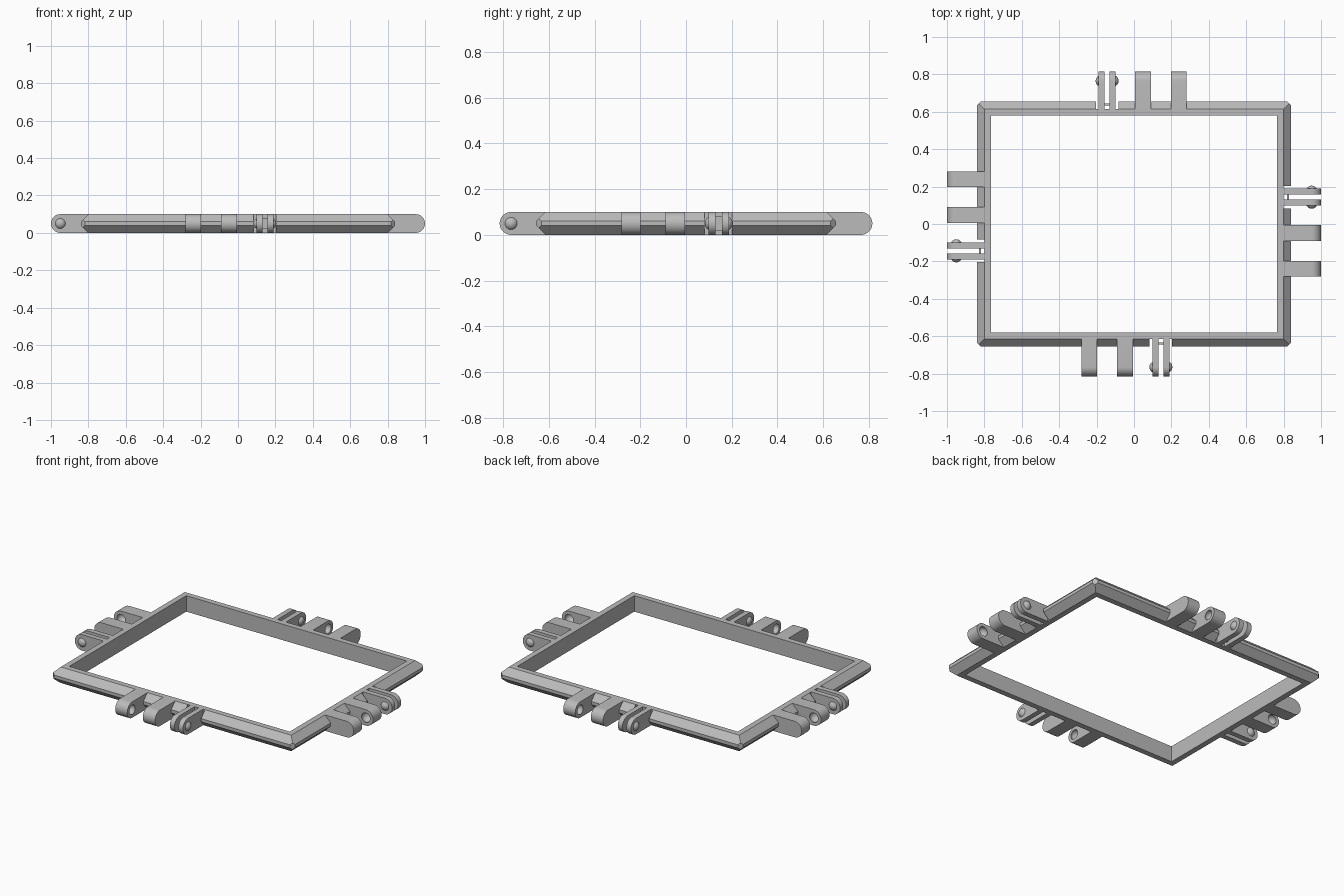
import bpy, bmesh, math
from mathutils import Matrix, Vector

if "Cube" in bpy.data.objects:
    bpy.data.objects.remove(bpy.data.objects["Cube"])

HX, HY, H = 0.84, 0.655, 0.1      # frame half sizes and height
SIDES = [("front", 0, HY), ("right", 90, HX), ("back", 180, HY), ("left", 270, HX)]

grey = bpy.data.materials.new("plain grey")
grey.diffuse_color = (0.5, 0.5, 0.5, 1)
grey.use_nodes = True
grey.node_tree.nodes["Principled BSDF"].inputs["Base Color"].default_value = grey.diffuse_color


def make(name, bm):
    bmesh.ops.recalc_face_normals(bm, faces=bm.faces)
    me = bpy.data.meshes.new(name)
    bm.to_mesh(me)
    bm.free()
    me.materials.append(grey)
    ob = bpy.data.objects.new(name, me)
    bpy.context.collection.objects.link(ob)
    return ob


def place(ob, angle, dist):
    ob.matrix_world = Matrix.Rotation(math.radians(angle), 4, 'Z') @ Matrix.Translation((0, -dist, 0))


def box(bm, x0, x1, y0, y1, z0, z1):
    m = Matrix.Translation(((x0 + x1) / 2, (y0 + y1) / 2, (z0 + z1) / 2)) @ Matrix.Diagonal((x1 - x0, y1 - y0, z1 - z0, 1))
    bmesh.ops.create_cube(bm, size=1, matrix=m)


def tab(bm, x0, x1):
    # flat arm with a rounded outer end
    pts = [(-0.11 - 0.05 * math.sin(math.pi * i / 20), 0.05 + 0.05 * math.cos(math.pi * i / 20)) for i in range(21)]
    pts = [(0.04, 0.1)] + pts + [(0.04, 0.0)]
    face = bm.faces.new([bm.verts.new((x0, y, z)) for y, z in pts])
    ext = bmesh.ops.extrude_face_region(bm, geom=[face])
    bmesh.ops.translate(bm, vec=(x1 - x0, 0, 0), verts=[v for v in ext["geom"] if isinstance(v, bmesh.types.BMVert)])


def ball(bm, x, r=0.031):
    m = Matrix.Translation((x, -0.11, 0.05)) @ Matrix.Rotation(math.pi / 2, 4, 'Y')
    bmesh.ops.create_uvsphere(bm, u_segments=24, v_segments=16, radius=r, matrix=m)


def cut(ob, cutter):
    mod = ob.modifiers.new("cut", 'BOOLEAN')
    mod.operation, mod.solver, mod.object = 'DIFFERENCE', 'EXACT', cutter
    bpy.context.view_layer.update()
    dg = bpy.context.evaluated_depsgraph_get()
    me = bpy.data.meshes.new_from_object(ob.evaluated_get(dg))
    ob.modifiers.clear()
    ob.data = me
    bpy.data.objects.remove(cutter)


def smooth(ob):
    bpy.ops.object.select_all(action='DESELECT')
    ob.select_set(True)
    bpy.context.view_layer.objects.active = ob
    bpy.ops.object.shade_smooth_by_angle(angle=math.radians(30))


# frame: bevelled section swept round a mitred rectangle
section = [(0, 0.04), (0, 0.06), (0.04, H), (0.075, H), (0.075, 0), (0.04, 0)]
corners = [(-1, -1), (1, -1), (1, 1), (-1, 1)]
bm = bmesh.new()
rings = [[bm.verts.new((sx * (HX - o), sy * (HY - o), z)) for o, z in section] for sx, sy in corners]
for i in range(4):
    a, b = rings[i], rings[(i + 1) % 4]
    for j in range(6):
        k = (j + 1) % 6
        bm.faces.new((a[j], b[j], b[k], a[k]))
# clipped outer corners
for sx, sy in corners:
    r = bmesh.ops.bisect_plane(bm, geom=bm.verts[:] + bm.edges[:] + bm.faces[:],
                               plane_co=Vector((sx * (HX - 0.022), sy * HY, 0)),
                               plane_no=Vector((sx, sy, 0)), clear_outer=True)
    edges = [e for e in r["geom_cut"] if isinstance(e, bmesh.types.BMEdge)]
    bmesh.ops.holes_fill(bm, edges=edges, sides=0)
frame = make("frame", bm)

# notches in the frame where the clips flex
for side, angle, dist in SIDES:
    bm = bmesh.new()
    box(bm, 0.082, 0.202, -0.05, 0.04, -0.05, 0.15)
    cutter = make("notch_cutter", bm)
    cutter.hide_render = True
    place(cutter, angle, dist)
    cut(frame, cutter)

# pair of hinge lugs with facing dimples
lugs = []
for name, x0, x1, dimple in (("outer_lug", -0.281, -0.198, -0.198 - 0.013),
                             ("inner_lug", -0.09, -0.005, -0.09 + 0.013)):
    bm = bmesh.new()
    tab(bm, x0, x1)
    lug = make(name, bm)
    bm = bmesh.new()
    ball(bm, dimple, 0.032)
    cutter = make("dimple_cutter", bm)
    cutter.hide_render = True
    cut(lug, cutter)
    lugs.append(lug)

# split clip: two prongs, thin bridge, outward bumps
bm = bmesh.new()
tab(bm, 0.098, 0.130)
tab(bm, 0.157, 0.189)
box(bm, 0.128, 0.159, 0.012, 0.022, 0.02, 0.08)
for x, s in ((0.098, 1), (0.189, -1)):
    part = bmesh.new()
    ball(part, x + s * 0.015)
    # keep only the cap outside the prong
    bmesh.ops.bisect_plane(part, geom=part.verts[:] + part.edges[:] + part.faces[:],
                           plane_co=Vector((x + s * 0.002, 0, 0)), plane_no=Vector((s, 0, 0)), clear_outer=True)
    tmp = bpy.data.meshes.new("bump")
    part.to_mesh(tmp)
    part.free()
    bm.from_mesh(tmp)
    bpy.data.meshes.remove(tmp)
clip = make("clip", bm)

# repeat the hinge set on all four sides
for ob in lugs + [clip]:
    smooth(ob)
    base = ob.name
    for i, (side, angle, dist) in enumerate(SIDES):
        o = ob if i == 0 else ob.copy()
        if i:
            bpy.context.collection.objects.link(o)
        o.name = side + "_" + base
        place(o, angle, dist)
